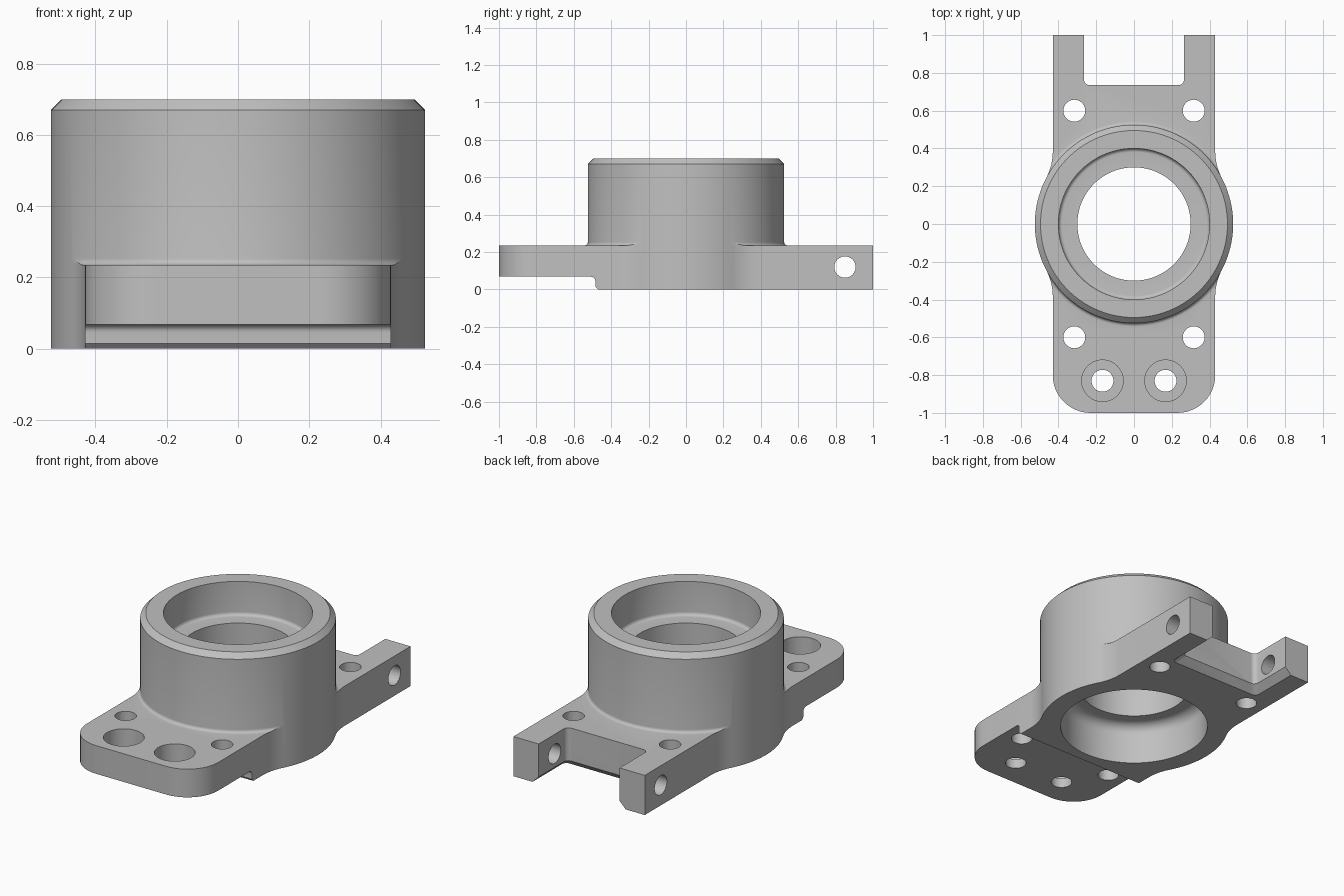
import bpy, bmesh, math

if "Cube" in bpy.data.objects:
    bpy.data.objects.remove(bpy.data.objects["Cube"])

GREY = bpy.data.materials.new("light grey metal")
GREY.diffuse_color = (0.53, 0.53, 0.53, 1)
GREY.use_nodes = True
GREY.node_tree.nodes["Principled BSDF"].inputs["Base Color"].default_value = GREY.diffuse_color


def finish(bm, name):
    bmesh.ops.recalc_face_normals(bm, faces=bm.faces)
    me = bpy.data.meshes.new(name)
    bm.to_mesh(me)
    bm.free()
    me.materials.append(GREY)
    ob = bpy.data.objects.new(name, me)
    bpy.context.collection.objects.link(ob)
    return ob


def arc(cx, cy, r, a0, a1, n=12):
    return [(cx + r * math.cos(math.radians(a0 + (a1 - a0) * i / n)),
             cy + r * math.sin(math.radians(a0 + (a1 - a0) * i / n))) for i in range(n + 1)]


def prism(name, low, w0, w1, axis="z", high=None):
    """Extrude (or loft) an outline along z or x."""
    bm = bmesh.new()
    put = (lambda p, w: (p[0], p[1], w)) if axis == "z" else (lambda p, w: (w, p[0], p[1]))
    a = [bm.verts.new(put(p, w0)) for p in low]
    b = [bm.verts.new(put(p, w1)) for p in (high or low)]
    n = len(a)
    bm.faces.new(a)
    bm.faces.new(b)
    for i in range(n):
        bm.faces.new((a[i], a[(i + 1) % n], b[(i + 1) % n], b[i]))
    return finish(bm, name)


def lathe(name, pts, closed=False, steps=128):
    """Revolve an (r, z) profile around z."""
    bm = bmesh.new()
    vs = [bm.verts.new((r, 0, z)) for r, z in pts]
    es = [bm.edges.new(p) for p in zip(vs, vs[1:])]
    if closed:
        es.append(bm.edges.new((vs[-1], vs[0])))
    bmesh.ops.spin(bm, geom=vs + es, cent=(0, 0, 0), axis=(0, 0, 1),
                   angle=2 * math.pi, steps=steps)
    bmesh.ops.remove_doubles(bm, verts=bm.verts, dist=1e-5)
    return finish(bm, name)


def combine(ob, other, op):
    m = ob.modifiers.new("bool", "BOOLEAN")
    m.operation, m.object, m.solver = op, other, "EXACT"
    bpy.context.view_layer.objects.active = ob
    bpy.ops.object.modifier_apply(modifier=m.name)
    bpy.data.objects.remove(other, do_unlink=True)


def hole(u, v, r, w0, w1, axis="z"):
    combine(body, prism("hole_cutter", arc(u, v, r, 0, 360, 40)[:-1], w0, w1, axis), "DIFFERENCE")


# Plate outline: rounded front corners, concave blends into the round tower
R, W, T = 0.525, 0.43, 0.235
B = 0.30
by = math.sqrt((R + B) ** 2 - (W + B) ** 2)
turn = math.degrees(math.atan2(by, W + B))
right = (arc(W - 0.2, -0.8, 0.2, -90, 0)
         + arc(W + B, -by, B, 180, 180 - turn)
         + [(0.40, -0.15), (0.40, 0.15)]
         + arc(W + B, by, B, 180 + turn, 180)
         + [(W, 1)])
outline = right + [(-x, y) for x, y in reversed(right)]
body = prism("bearing_housing", outline, 0, T)

# Round tower with chamfered top
combine(body, lathe("tower", [(0, 0), (R, 0), (R, 0.67), (R - 0.03, 0.70), (0, 0.70)]), "UNION")

# Small fillet between plate top and tower, limited to the plate outline
f = 0.018
flare = lathe("tower_fillet", [(0.48, 0.2), (R + f, 0.2)]
              + arc(R + f, T + f, f, 270, 180, 6) + [(0.48, T + f)], True)
combine(flare, prism("fillet_limit", outline, 0.1, 0.4), "INTERSECT")
combine(body, flare, "UNION")

# Stepped bore: wide pocket below, narrow throat, wide seat above
bore = lathe("bore_cutter", [(0, -0.1), (0.41, -0.1)]
             + arc(0.35, 0.18, 0.06, 0, 90, 8)
             + [(0.30, 0.24), (0.30, 0.50)]
             + arc(0.38, 0.52, 0.02, -90, 0, 6)
             + [(0.40, 0.8), (0, 0.8)])
combine(body, bore, "DIFFERENCE")

# Raised underside at the front, with chamfered and filleted step
step = ([(-1.1, -0.1), (-0.47, -0.1), (-0.47, 0), (-0.485, 0.015)]
        + arc(-0.507, 0.046, 0.022, 0, 90, 6) + [(-1.1, 0.068)])
combine(body, prism("step_cutter", step, -0.7, 0.7, "x"), "DIFFERENCE")


# Rear slot between two arms, chamfered along its lower edge
def slot(d):
    h, y, r = 0.265 + d, 0.735 - d, 0.03
    return ([(h, 1.1), (-h, 1.1)] + arc(-h + r, y + r, r, 180, 270, 6)
            + arc(h - r, y + r, r, 270, 360, 6))


combine(body, prism("slot_cutter", slot(0), -0.1, 0.4), "DIFFERENCE")
combine(body, prism("slot_chamfer", slot(0.05), -0.01, 0.06, high=slot(-0.02)), "DIFFERENCE")

# Bolt holes, counterbored front holes, cross holes through the arms
for s in (-1, 1):
    for y in (-0.6, 0.6):
        hole(s * 0.316, y, 0.058, -0.1, 0.4)
    hole(s * 0.167, -0.83, 0.058, -0.1, 0.4)
    hole(s * 0.167, -0.83, 0.11, 0.125, 0.4)
hole(0.85, 0.12, 0.057, -0.6, 0.6, "x")

# Smooth shading with crisp edges
bpy.ops.object.select_all(action="DESELECT")
body.select_set(True)
bpy.context.view_layer.objects.active = body
bpy.ops.object.shade_smooth_by_angle(angle=math.radians(25))
